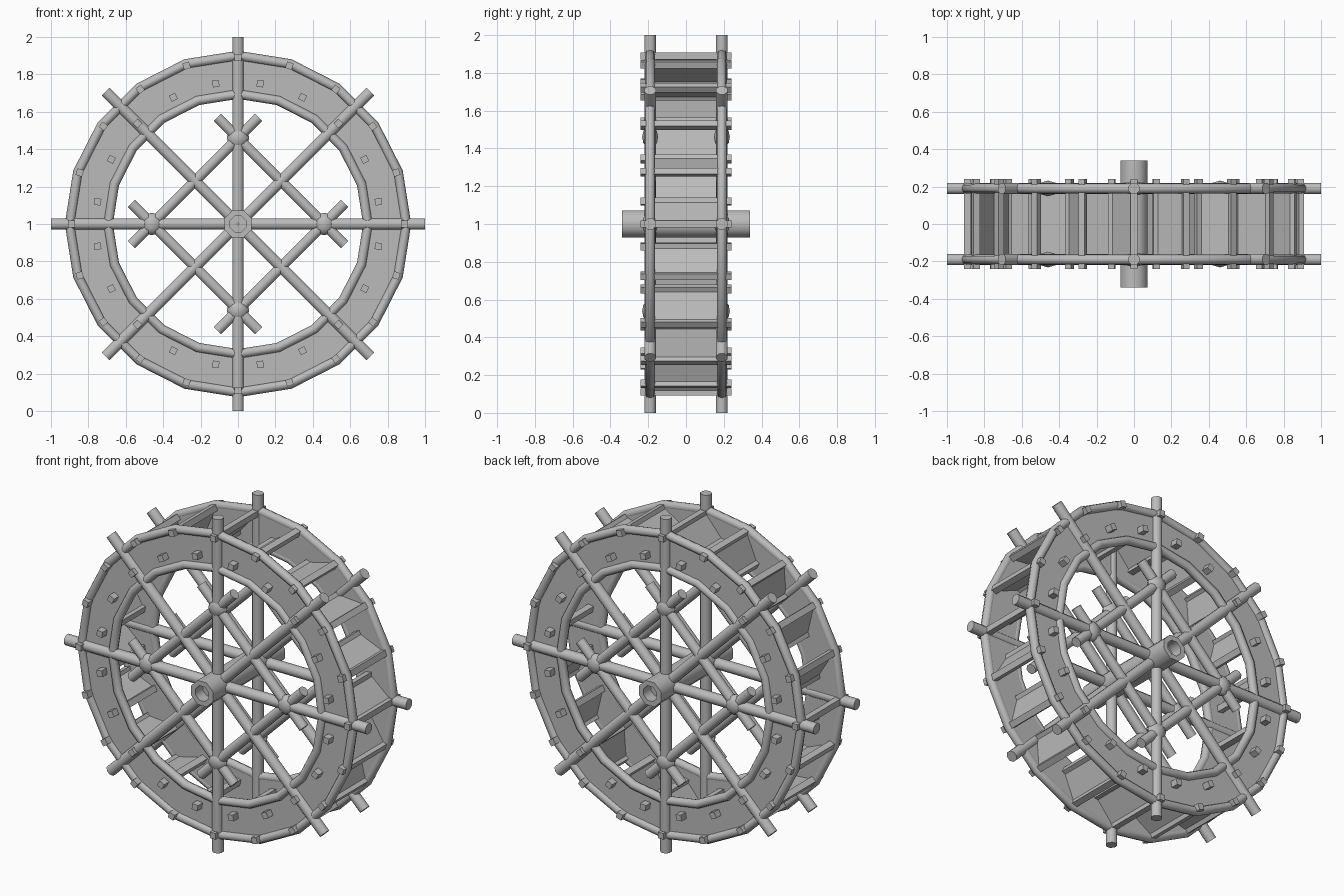
import bpy, bmesh, math
from mathutils import Vector, Matrix

if "Cube" in bpy.data.objects:
    bpy.data.objects.remove(bpy.data.objects["Cube"], do_unlink=True)

SIDES = 20            # rim segments
STEP = math.tau / SIDES
WALL = 0.19           # distance of each wheel wall from the middle

grey = bpy.data.materials.new("plain grey")
grey.use_nodes = True
grey.diffuse_color = (0.5, 0.5, 0.5, 1)
grey.node_tree.nodes["Principled BSDF"].inputs["Base Color"].default_value = (0.5, 0.5, 0.5, 1)


def polar(r, a, y=0.0):
    return Vector((r * math.cos(a), y, 1 + r * math.sin(a)))


def finish(name, bm, smooth=True):
    bmesh.ops.recalc_face_normals(bm, faces=bm.faces)
    mesh = bpy.data.meshes.new(name)
    bm.to_mesh(mesh)
    bm.free()
    mesh.materials.append(grey)
    obj = bpy.data.objects.new(name, mesh)
    bpy.context.collection.objects.link(obj)
    if smooth:
        bpy.ops.object.select_all(action='DESELECT')
        obj.select_set(True)
        bpy.context.view_layer.objects.active = obj
        bpy.ops.object.shade_smooth_by_angle(angle=math.radians(50))
    return obj


def bar(bm, a, b, radius, sides=8):
    """Straight round-ish beam from a to b."""
    d = b - a
    turn = d.to_track_quat('Z', 'Y').to_matrix().to_4x4()
    spin = Matrix.Rotation(math.pi / sides, 4, 'Z')
    bmesh.ops.create_cone(bm, cap_ends=True, segments=sides, radius1=radius, radius2=radius,
                          depth=d.length, matrix=Matrix.Translation((a + b) / 2) @ turn @ spin)


def box(bm, centre, size, angle):
    """Box turned about the axle direction."""
    m = Matrix.Translation(centre) @ Matrix.Rotation(-angle, 4, 'Y') @ Matrix.Diagonal((*size, 1))
    bmesh.ops.create_cube(bm, size=1, matrix=m)


def lathe(bm, section, sides, offset=0.0):
    """Closed ring from a loop of (radius, y) points around the axle."""
    rows = [[bm.verts.new(polar(r, offset + k * math.tau / sides, y)) for r, y in section]
            for k in range(sides)]
    n = len(section)
    for k in range(sides):
        p, q = rows[k], rows[(k + 1) % sides]
        for i in range(n):
            j = (i + 1) % n
            bm.faces.new((p[i], p[j], q[j], q[i]))


for side, label in ((-1, "front"), (1, "back")):
    y = side * WALL

    # Flat wall of the rim
    bm = bmesh.new()
    lathe(bm, [(0.695, side * 0.168), (0.90, side * 0.168),
               (0.90, side * 0.195), (0.695, side * 0.195)], SIDES)
    finish(label + "_rim_wall", bm, False)

    # Round edging on both borders of the wall
    for part, r in (("outer", 0.90), ("inner", 0.695)):
        bm = bmesh.new()
        loop = [(r + 0.026 * math.cos(t * math.tau / 8), y + 0.026 * math.sin(t * math.tau / 8))
                for t in range(8)]
        lathe(bm, loop, SIDES)
        finish(f"{label}_{part}_rim_rail", bm)

    # Four full-length beams make eight spokes
    bm = bmesh.new()
    for k in range(4):
        a = k * math.pi / 4
        bar(bm, polar(1, a, y), polar(-1, a, y), 0.0325)
    finish(label + "_spokes", bm)

    # Diamond of braces that overshoot at their crossings
    bm = bmesh.new()
    joints = [polar(0.46, k * math.pi / 2, y) for k in range(4)]
    for k in range(4):
        a, b = joints[k], joints[(k + 1) % 4]
        over = (b - a).normalized() * 0.155
        bar(bm, a - over, b + over, 0.03)
    finish(label + "_braces", bm)

    # Chunky knots where braces cross the spokes
    bm = bmesh.new()
    for j in joints:
        bmesh.ops.create_uvsphere(bm, u_segments=8, v_segments=6, radius=1,
                                  matrix=Matrix.Translation(j) @ Matrix.Diagonal((0.06, 0.042, 0.06, 1)))
    finish(label + "_brace_knots", bm)

# Axle with a recessed socket at each end
bm = bmesh.new()
lathe(bm, [(0.078, -0.34), (0.078, 0.34), (0.047, 0.34), (0.047, 0.27),
           (0.005, 0.27), (0.005, -0.27), (0.047, -0.27), (0.047, -0.34)], 8, math.pi / 8)
finish("axle", bm)

# Square pegs running through both walls, and slanted paddles between them
pegs, paddles = bmesh.new(), bmesh.new()
for k in range(SIDES):
    a = k * STEP
    outer, inner = polar(0.89, a), polar(0.76, a + STEP / 2)
    box(pegs, outer, (0.036, 0.48, 0.036), a)
    box(pegs, inner, (0.036, 0.48, 0.036), a + STEP / 2)
    d = outer - inner
    box(paddles, (outer + inner) / 2, (d.length, 0.36, 0.018), math.atan2(d.z, d.x))
finish("pegs", pegs, False)
finish("paddles", paddles, False)
